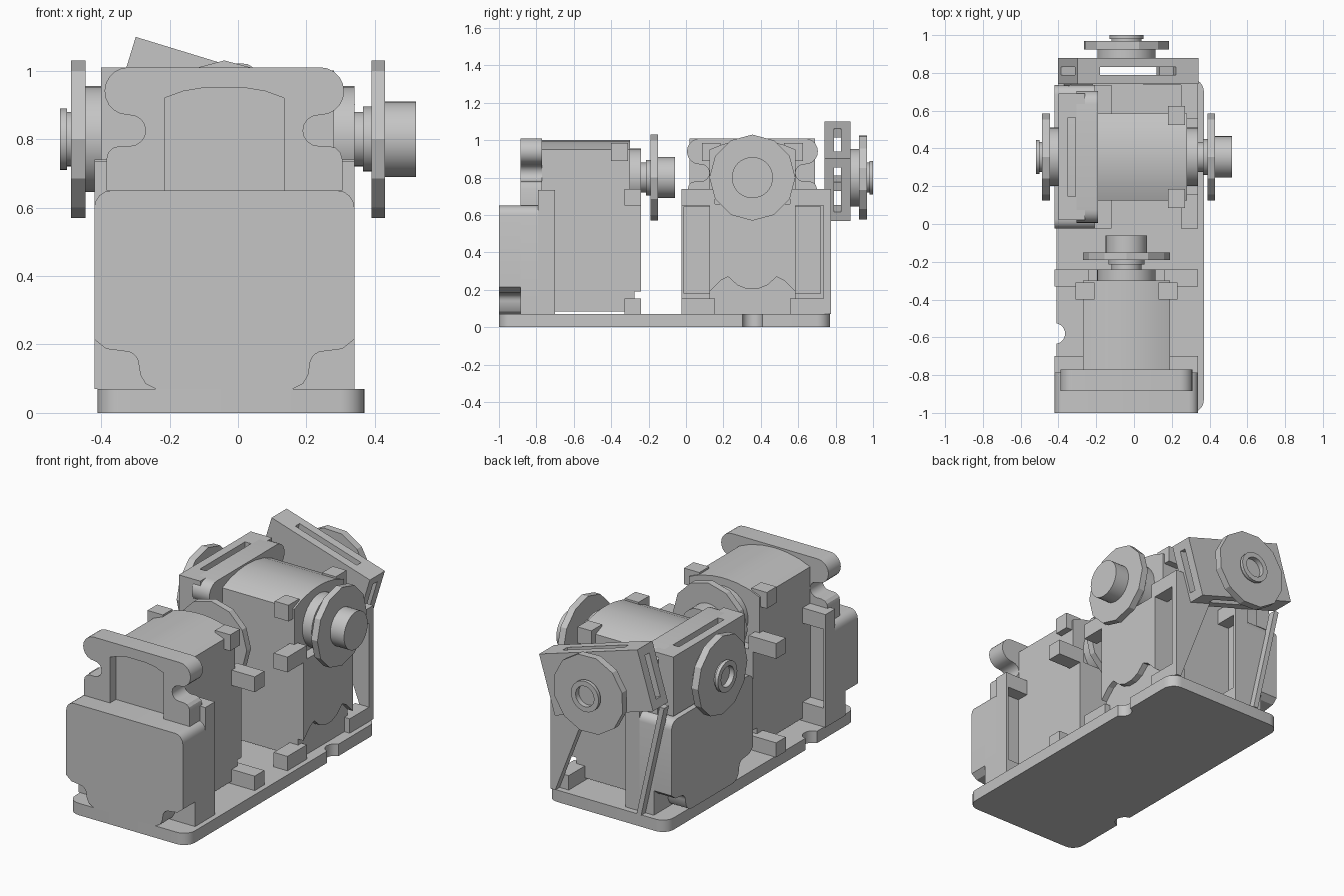
import bpy, bmesh, math
from mathutils import Matrix, Vector

if "Cube" in bpy.data.objects:
    bpy.data.objects.remove(bpy.data.objects["Cube"])

grey = bpy.data.materials.new("plain grey")
grey.use_nodes = True
grey.diffuse_color = (0.56, 0.56, 0.56, 1)
grey.node_tree.nodes["Principled BSDF"].inputs["Base Color"].default_value = (0.56, 0.56, 0.56, 1)


def finish(name, bm, frame):
    bmesh.ops.recalc_face_normals(bm, faces=bm.faces)
    bm.transform(frame)
    mesh = bpy.data.meshes.new(name)
    bm.to_mesh(mesh)
    bm.free()
    mesh.materials.append(grey)
    ob = bpy.data.objects.new(name, mesh)
    bpy.context.collection.objects.link(ob)
    return ob


def prism(name, pts, a0, a1, frame):
    """Extrude a (side, height) outline along the local y axis."""
    bm = bmesh.new()
    face = bm.faces.new([bm.verts.new((u, a0, z)) for u, z in pts])
    ext = bmesh.ops.extrude_face_region(bm, geom=[face])["geom"]
    bmesh.ops.translate(bm, vec=(0, a1 - a0, 0),
                        verts=[v for v in ext if isinstance(v, bmesh.types.BMVert)])
    return finish(name, bm, frame)


def box(name, u, a, z, frame):
    return prism(name, [(u[0], z[0]), (u[1], z[0]), (u[1], z[1]), (u[0], z[1])], a[0], a[1], frame)


def lathe(name, profile, sides, frame, height=0.8):
    """Spin a (radius, distance) profile around the local y axis."""
    bm = bmesh.new()
    rings = []
    for r, a in profile:
        rings.append([bm.verts.new((r * math.sin(t), a, height + r * math.cos(t)))
                      for t in (2 * math.pi * i / sides for i in range(sides))])
    for lo, hi in zip(rings, rings[1:]):
        for i in range(sides):
            j = (i + 1) % sides
            bm.faces.new((lo[i], lo[j], hi[j], hi[i]))
    bm.faces.new(rings[0])
    bm.faces.new(rings[-1])
    return finish(name, bm, frame)


def smooth(ob):
    bpy.ops.object.select_all(action="DESELECT")
    ob.select_set(True)
    bpy.context.view_layer.objects.active = ob
    bpy.ops.object.shade_smooth_by_angle(angle=math.radians(25))


def cut(ob, *cutters):
    for c in cutters:
        mod = ob.modifiers.new("cut", "BOOLEAN")
        mod.operation, mod.solver, mod.object = "DIFFERENCE", "EXACT", c
    bpy.context.view_layer.update()
    result = bpy.data.meshes.new_from_object(ob.evaluated_get(bpy.context.evaluated_depsgraph_get()))
    ob.modifiers.clear()
    ob.data = result
    for c in cutters:
        bpy.data.objects.remove(c)


def mirrored(half):
    """Close a right-hand outline, listed bottom to top, with its mirror image."""
    return half + [(-u, z) for u, z in reversed(half)]


def arc(cu, cz, r, start, end, steps=6):
    return [(cu + r * math.cos(t), cz + r * math.sin(t)) for t in
            (math.radians(start + (end - start) * i / steps) for i in range(steps + 1))]


def servo(tag, frame):
    # Rear cover with scooped lower corners
    half = [(0.2, 0.07), (0.23, 0.085), (0.245, 0.11), (0.25, 0.14)] \
        + arc(0.29, 0.14, 0.04, 165, 90, 4) + [(0.345, 0.187), (0.38, 0.215)] \
        + arc(0.33, 0.6, 0.05, 0, 90, 4)
    smooth(prism(tag + "_cover_back", mirrored(half), 0, 0.115, frame))
    half = [(0.38, 0.07)] + arc(0.33, 0.6, 0.05, 0, 90, 4)
    smooth(prism(tag + "_cover_middle", mirrored(half), 0.115, 0.21, frame))
    # Side flange with a tall pocket each side
    flange = box(tag + "_flange", (-0.38, 0.38), (0.21, 0.3), (0.07, 0.735), frame)
    cut(flange, *[box("pocket", sorted((s * 0.23, s * 0.365)), (0.225, 0.4), (0.18, 0.645), frame)
                  for s in (-1, 1)])
    # Upper lug plate with round ears and a recessed panel
    half = [(0.345, 0.65), (0.345, 0.74)] + arc(0.305, 0.74, 0.04, 0, 90, 3) \
        + arc(0.275, 0.825, 0.045, 270, 90, 8) + arc(0.28, 0.94, 0.07, -70, 90, 9)
    lugs = prism(tag + "_lug_plate", mirrored(half), 0.115, 0.23, frame)
    panel = mirrored([(0.175, 0.6), (0.175, 0.92), (0.12, 0.94), (0.06, 0.95)])
    cut(lugs, prism("panel", panel, 0.05, 0.17, frame))
    smooth(lugs)
    # Main body with a gently domed top
    half = [(0.23, 0.085), (0.23, 0.95), (0.16, 0.978), (0.08, 0.995), (0.02, 1.0)]
    smooth(prism(tag + "_body", mirrored(half), 0.2, 0.70, frame))
    nose = box(tag + "_body_front", (-0.23, 0.23), (0.69, 0.76), (0.06, 0.66), frame)
    wave = mirrored([(0.24, 0.05), (0.24, 0.18), (0.17, 0.25), (0.13, 0.27), (0.08, 0.225), (0.03, 0.205)])
    cut(nose, prism("wave", wave, 0.725, 0.8, frame))
    # Mounting blocks and top clips
    for s, side in ((-1, "left"), (1, "right")):
        for level, z in (("upper", (0.65, 0.74)), ("lower", (0.07, 0.155))):
            box(f"{tag}_{level}_{side}_block", sorted((s * 0.2, s * 0.38)), (0.67, 0.76), z, frame)
        box(f"{tag}_{side}_clip", sorted((s * 0.17, s * 0.27)), (0.6, 0.69), (0.89, 0.985), frame)
    # Output shaft, disc and hub
    smooth(lathe(tag + "_shaft", [(0.155, 0.69), (0.155, 0.76), (0.08, 0.76), (0.08, 0.785),
                                  (0.095, 0.785), (0.095, 0.82)], 32, frame))
    lathe(tag + "_disc", [(0.23, 0.81), (0.23, 0.85)], 12, frame)
    smooth(lathe(tag + "_hub", [(0.11, 0.84), (0.11, 0.94)], 32, frame))


def idler(tag, frame):
    """Slotted bearing block with its outer face at local y = 0 and a free disc in front."""
    block = box(tag + "_idler_block", (-0.335, 0.335), (-0.14, 0), (0.66, 1.01), frame)
    cut(block, box("slot", (-0.21, 0.21), (-0.09, -0.05), (0.5, 1.2), frame))
    smooth(lathe(tag + "_idler_collar", [(0.155, -0.02), (0.155, 0.045), (0.1, 0.045), (0.1, 0.055)], 32, frame))
    lathe(tag + "_idler_disc", [(0.23, 0.045), (0.23, 0.088)], 12, frame)
    smooth(lathe(tag + "_idler_hub", [(0.08, 0.08), (0.08, 0.1), (0.09, 0.1), (0.09, 0.12),
                                      (0.06, 0.12), (0.06, 0.09)], 32, frame))
    return block


# Base plate: rounded rectangle with one round notch on each long side
flat = Matrix.Rotation(math.radians(-90), 4, "X")
r = 0.07
outline = arc(0.37 - r, 0.77 - r, r, 0, 90) + arc(-0.41 + r, 0.77 - r, r, 90, 180) \
    + arc(-0.41 + r, -1 + r, r, 180, 270) + arc(0.37 - r, -1 + r, r, 270, 360)
base = prism("base_plate", outline, -0.07, 0, flat)
cut(base, *[prism("notch", arc(x, y, 0.055, 0, 345, 23), -0.2, 0.1, flat)
            for x, y in ((-0.42, -0.58), (0.385, 0.355))])
smooth(base)

# Two servos set at right angles
servo("front_servo", Matrix.Translation((-0.04, -1, 0)))
servo("rear_servo", Matrix.Translation((-0.42, 0.355, 0)) @ Matrix.Rotation(math.radians(-90), 4, "Z"))

# Idler on the side of the rear servo, and a tilted one on the back with slits in its ends
idler("side", Matrix.Translation((-0.40, 0.355, 0)) @ Matrix.Rotation(math.radians(90), 4, "Z"))
pivot = Vector((-0.04, 0.88, 0.8))
tilt = Matrix.Translation(pivot) @ Matrix.Rotation(math.radians(17), 4, "Y") @ Matrix.Translation((0, 0, -0.8))
back_block = idler("back", tilt)
cut(back_block, box("slit", (-0.5, 0.5), (-0.09, -0.05), (0.71, 0.96), tilt))

# Slanted supports under the tilted block
still = Matrix.Identity(4)
prism("back_gusset", [(0.34, 0.07), (0.34, 0.74), (0.05, 0.74), (0.31, 0.07)], 0.735, 0.775, still)
prism("back_strut", [(-0.22, 0.07), (-0.25, 0.07), (-0.40, 0.74), (-0.37, 0.74)], 0.73, 0.775, still)
